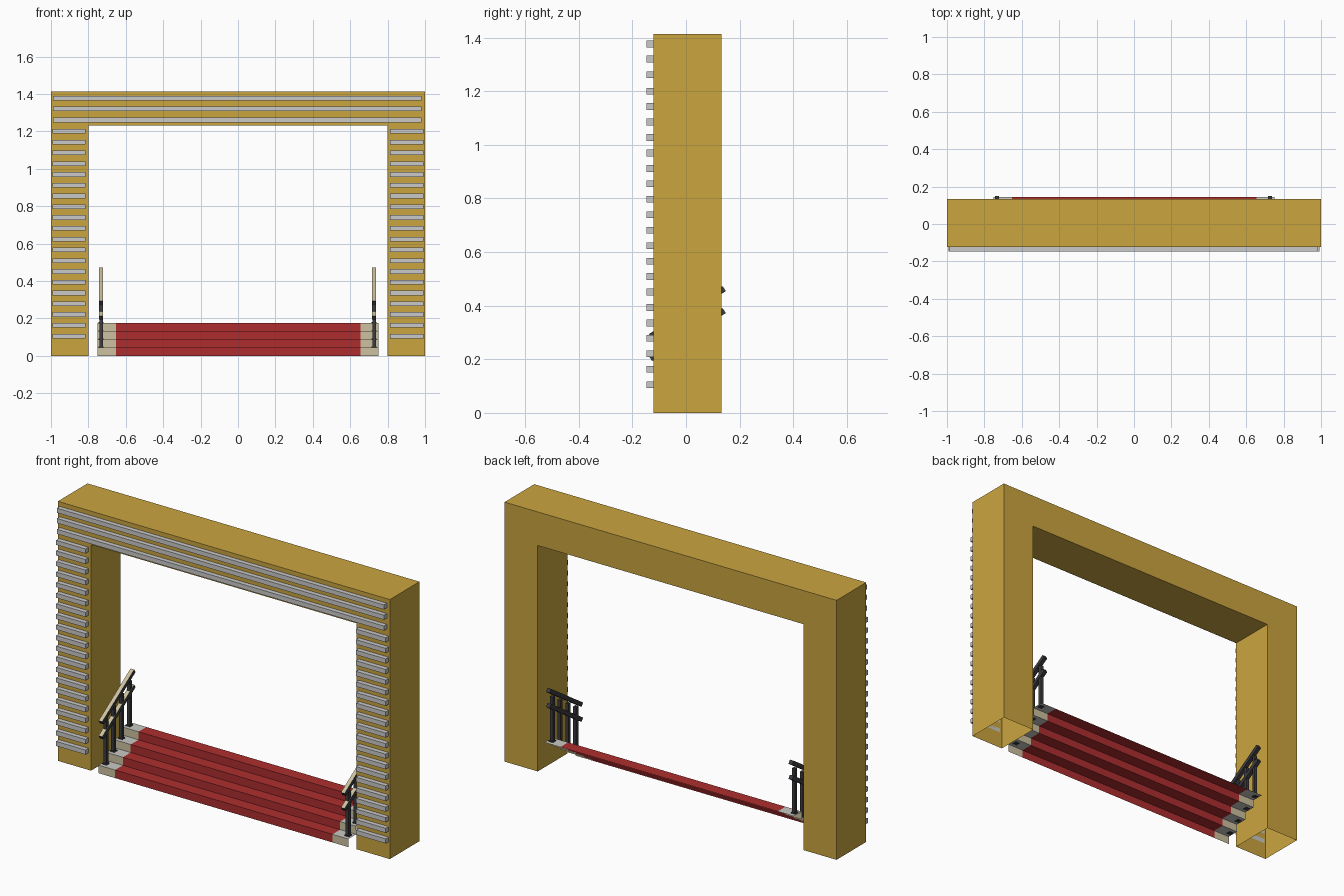
import bpy, bmesh, math
from mathutils import Matrix, Vector

if "Cube" in bpy.data.objects:
    bpy.data.objects.remove(bpy.data.objects["Cube"])

def mat(name, rgb):
    m = bpy.data.materials.new(name)
    m.diffuse_color = (*[(c / 255) ** 2.2 for c in rgb], 1)
    m.use_nodes = True
    m.node_tree.nodes["Principled BSDF"].inputs["Base Color"].default_value = m.diffuse_color
    return m

GOLD = mat("gold", (201, 163, 65))
SILVER = mat("silver", (200, 200, 200))
RED = mat("red", (172, 49, 50))
BEIGE = mat("beige", (203, 192, 158))
STONE = mat("pale_stone", (200, 200, 196))
DARK = mat("dark_metal", (62, 62, 66))

def finish(name, bm, mats):
    me = bpy.data.meshes.new(name)
    bm.to_mesh(me)
    bm.free()
    for m in mats:
        me.materials.append(m)
    ob = bpy.data.objects.new(name, me)
    bpy.context.collection.objects.link(ob)
    return ob

def box(bm, x0, x1, y0, y1, z0, z1):
    c = Vector(((x0 + x1) / 2, (y0 + y1) / 2, (z0 + z1) / 2))
    s = Matrix.Diagonal((x1 - x0, y1 - y0, z1 - z0, 1))
    bmesh.ops.create_cube(bm, size=1, matrix=Matrix.Translation(c) @ s)

# Portal frame: arch profile pushed back, feet left open underneath
FRONT, BACK = -0.122, 0.133
bm = bmesh.new()
outline = [(-1, 0), (-1, 1.413), (1, 1.413), (1, 0), (0.8, 0), (0.8, 1.23), (-0.8, 1.23), (-0.8, 0)]
face = bm.faces.new([bm.verts.new((x, FRONT, z)) for x, z in outline])
ext = bmesh.ops.extrude_face_region(bm, geom=[face], use_keep_orig=True)
bmesh.ops.translate(bm, vec=(0, BACK - FRONT, 0),
                    verts=[g for g in ext["geom"] if isinstance(g, bmesh.types.BMVert)])
bmesh.ops.recalc_face_normals(bm, faces=bm.faces)
feet = [f for f in bm.faces if all(v.co.z < 0.001 for v in f.verts)]
bmesh.ops.delete(bm, geom=feet, context='FACES_ONLY')
finish("portal_frame", bm, [GOLD])

# Front slats: short ones up each leg, three long ones on the lintel
bm = bmesh.new()
for i in range(20):
    z = 0.105 + i * (1.20 - 0.105) / 19
    for a, b in ((-0.993, -0.816), (0.814, 0.993)):
        box(bm, a, b, -0.147, FRONT, z - 0.0125, z + 0.0125)
for z in (1.261, 1.32, 1.376):
    box(bm, -0.988, 0.982, -0.147, FRONT, z - 0.0125, z + 0.0125)
finish("front_slats", bm, [SILVER])

# Stairs: a zigzag sheet with a red carpet between pale ends
STEPS, Y0, RUN, RISE = 4, -0.125, 0.0673, 0.0438
path = [(Y0, 0)]
for i in range(STEPS):
    path += [(Y0 + i * RUN, (i + 1) * RISE), (Y0 + (i + 1) * RUN, (i + 1) * RISE)]
xs = (-0.752, -0.653, 0.656, 0.752)
bm = bmesh.new()
grid = [[bm.verts.new((x, y, z)) for x in xs] for y, z in path]
for j in range(len(path) - 1):
    for i in range(3):
        f = bm.faces.new((grid[j][i], grid[j][i + 1], grid[j + 1][i + 1], grid[j + 1][i]))
        f.material_index = 0 if i == 1 else (1 if j % 2 == 0 else 2)
finish("carpeted_stairs", bm, [RED, BEIGE, STONE])

# Railings: four posts and two sloping rails on each side
slope = math.atan2(RISE, RUN)
length = 0.275 / math.cos(slope)
for side, x in (("left", -0.732), ("right", 0.728)):
    bm = bmesh.new()
    for i in range(STEPS):
        y, z = Y0 + (i + 0.5) * RUN, (i + 1) * RISE
        box(bm, x - 0.009, x + 0.009, y - 0.009, y + 0.009, z - 0.001, z + 0.245)
        box(bm, x - 0.013, x + 0.013, y - 0.013, y + 0.013, z - 0.002, z + 0.005)
    finish(side + "_posts", bm, [DARK])

    bm = bmesh.new()
    for zc in (0.292, 0.374):
        m = (Matrix.Translation((x, 0.005, zc)) @ Matrix.Rotation(slope, 4, 'X')
             @ Matrix.Diagonal((0.022, length, 0.022, 1)))
        bmesh.ops.create_cube(bm, size=1, matrix=m)
    bm.normal_update()
    for f in bm.faces:  # pale upper faces
        f.material_index = 1 if f.normal.z > 0.7 else 0
    finish(side + "_handrails", bm, [DARK, BEIGE])
